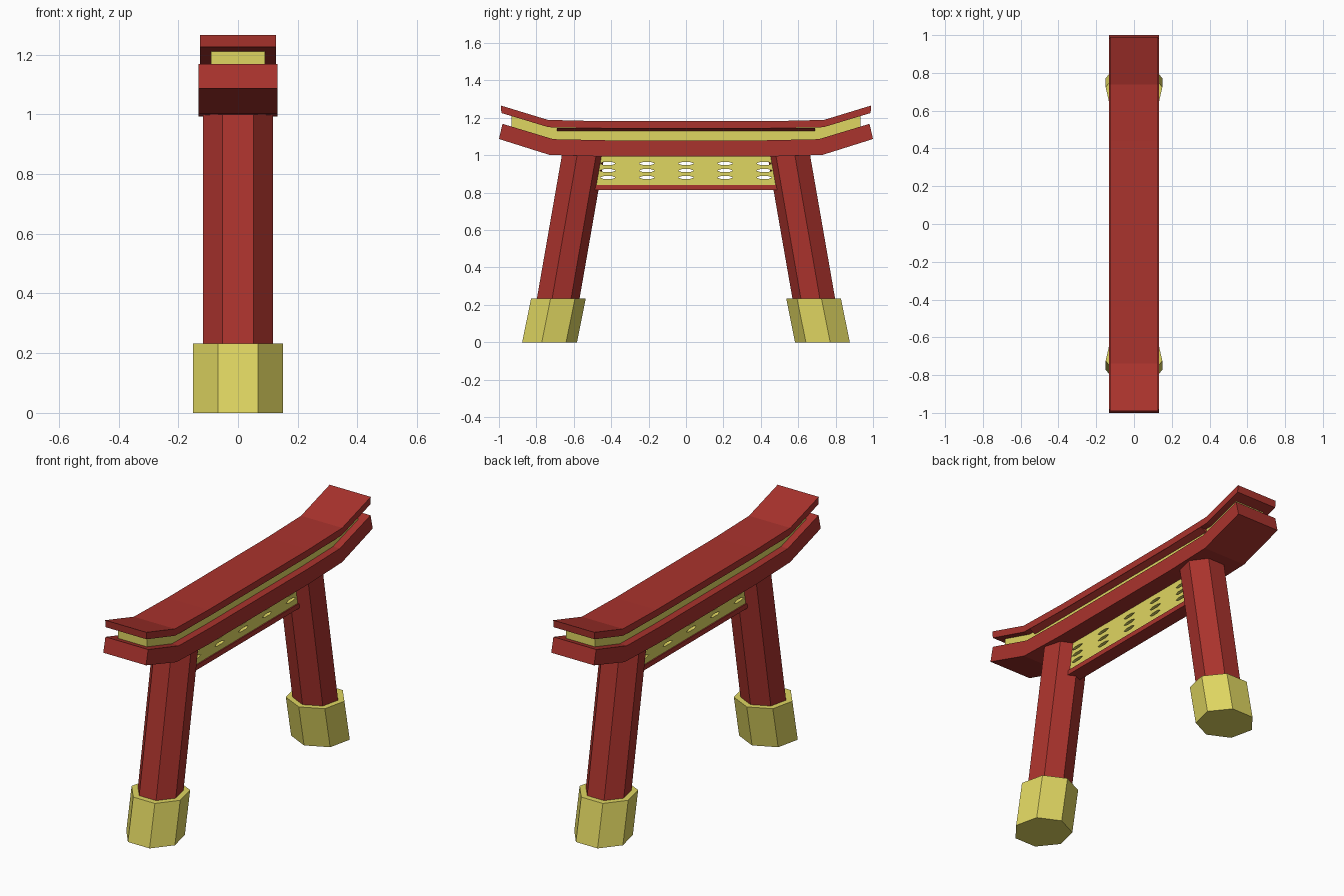
import bpy, bmesh
from math import sin, cos, pi

if "Cube" in bpy.data.objects:
    bpy.data.objects.remove(bpy.data.objects["Cube"])


def material(name, rgb):
    m = bpy.data.materials.new(name)
    m.diffuse_color = (*rgb, 1)
    m.use_nodes = True
    m.node_tree.nodes["Principled BSDF"].inputs["Base Color"].default_value = m.diffuse_color
    return m


RED = material("red_lacquer", (0.40, 0.033, 0.026))
GOLD = material("pale_gold", (0.74, 0.67, 0.12))


def finish(name, bm, mat=None):
    bmesh.ops.recalc_face_normals(bm, faces=bm.faces)
    me = bpy.data.meshes.new(name)
    bm.to_mesh(me)
    bm.free()
    ob = bpy.data.objects.new(name, me)
    bpy.context.collection.objects.link(ob)
    if mat:
        me.materials.append(mat)
    return ob


def loft(bm, a, b):
    """Closed solid between two matching rings of points."""
    va, vb = [bm.verts.new(p) for p in a], [bm.verts.new(p) for p in b]
    bm.faces.new(va)
    bm.faces.new(vb)
    for i in range(len(a)):
        j = (i + 1) % len(a)
        bm.faces.new((va[i], va[j], vb[j], vb[i]))


def extruded(name, outline, half, mat):
    """Side outline (y, z) given thickness along x."""
    bm = bmesh.new()
    loft(bm, [(-half, y, z) for y, z in outline], [(half, y, z) for y, z in outline])
    return finish(name, bm, mat)


def symmetric(top, bottom):
    """Full outline from the +y halves, both listed from the centre outward."""
    half = top + bottom[::-1]
    return half + [(-y, z) for y, z in half[::-1]]


def heptagon(r, side, y, z):
    # flat side faces outward, corner points to the middle
    return [(r * sin(2 * pi * i / 7), side * (y - r * cos(2 * pi * i / 7)), z)
            for i in range(7)]


def leaning_post(name, r, side, foot, head, mat):
    bm = bmesh.new()
    loft(bm, heptagon(r, side, *foot), heptagon(r, side, *head))
    return finish(name, bm, mat)


# leaning legs with their footings
for side, label in ((-1, "front"), (1, "back")):
    leaning_post(label + "_footing", 0.154, side, (0.737, 0), (0.69, 0.233), GOLD)
    leaning_post(label + "_leg", 0.12, side, (0.695, 0.2), (0.552, 1.02), RED)

# upswept lintel, spacer and roof board
extruded("lower_beam", symmetric(
    [(0.42, 1.08), (0.71, 1.086), (0.981, 1.168)],
    [(0.44, 0.993), (0.73, 1.002), (1.0, 1.087)]), 0.132, RED)
extruded("spacer_beam", symmetric(
    [(0.44, 1.15), (0.735, 1.156), (0.932, 1.214)],
    [(0.43, 1.07), (0.72, 1.076), (0.932, 1.142)]), 0.09, GOLD)
extruded("roof_board", symmetric(
    [(0.44, 1.182), (0.738, 1.189), (0.99, 1.266)],
    [(0.43, 1.144), (0.735, 1.15), (0.987, 1.226)]), 0.127, RED)

# shallow sloping underside of the roof board
bm = bmesh.new()
soffit = [(-0.126, 1.146), (-0.092, 1.131), (0.092, 1.131), (0.126, 1.146)]
loft(bm, [(x, -0.69, z) for x, z in soffit], [(x, 0.69, z) for x, z in soffit])
finish("roof_soffit", bm, RED)

# hanging panel and its bottom rail
panel = extruded("pierced_panel", [(-0.5, 0.83), (0.5, 0.83), (0.48, 1.01), (-0.48, 1.01)],
                 0.033, GOLD)
extruded("bottom_rail", [(-0.51, 0.815), (0.51, 0.815), (0.505, 0.842), (-0.505, 0.842)],
         0.04, RED)

# hexagonal slots through the panel
bm = bmesh.new()
for col in range(-2, 3):
    for z in (0.881, 0.918, 0.956):
        ring = [(col * 0.209 + 0.043 * cos(i * pi / 3), z + 0.009 * sin(i * pi / 3))
                for i in range(6)]
        loft(bm, [(-0.1, *p) for p in ring], [(0.1, *p) for p in ring])
cutter = finish("slot_cutter", bm)
cutter.hide_render = True
mod = panel.modifiers.new("slots", 'BOOLEAN')
mod.operation = 'DIFFERENCE'
mod.solver = 'EXACT'
mod.object = cutter
bpy.context.view_layer.objects.active = panel
bpy.ops.object.modifier_apply(modifier=mod.name)
bpy.data.objects.remove(cutter)
